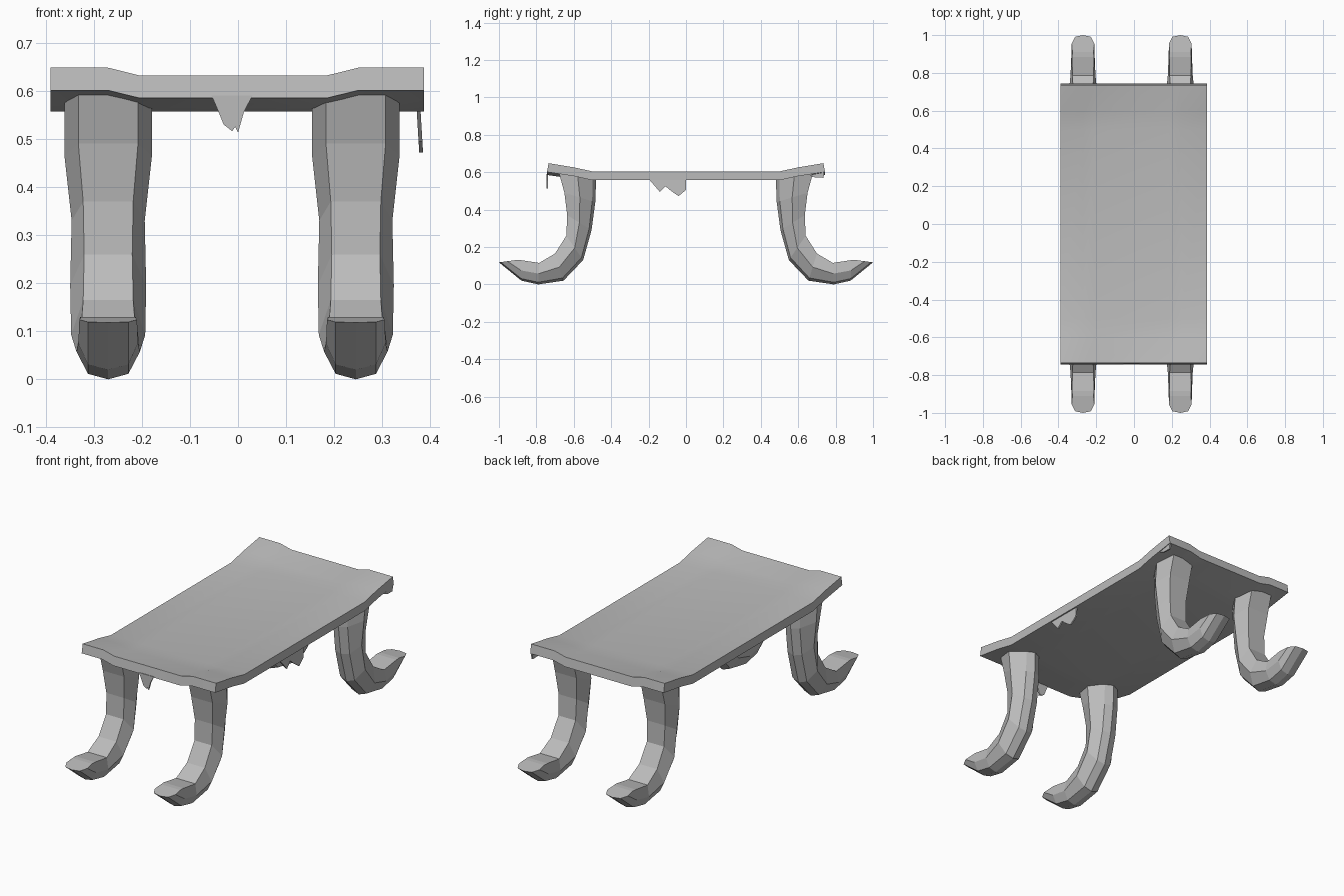
import bpy, bmesh, math
from mathutils import Vector

cube = bpy.data.objects.get("Cube")
if cube:
    bpy.data.objects.remove(cube, do_unlink=True)

grey = bpy.data.materials.new("plain grey")
grey.use_nodes = True
COLOUR = (0.5, 0.5, 0.5, 1)
grey.diffuse_color = COLOUR
grey.node_tree.nodes["Principled BSDF"].inputs["Base Color"].default_value = COLOUR


def finish(bm, name, smooth=None):
    bmesh.ops.recalc_face_normals(bm, faces=bm.faces)
    mesh = bpy.data.meshes.new(name)
    bm.to_mesh(mesh)
    bm.free()
    mesh.materials.append(grey)
    obj = bpy.data.objects.new(name, mesh)
    bpy.context.collection.objects.link(obj)
    if smooth:
        bpy.ops.object.select_all(action="DESELECT")
        obj.select_set(True)
        bpy.context.view_layer.objects.active = obj
        bpy.ops.object.shade_smooth_by_angle(angle=math.radians(smooth))
    return obj


def slab():
    """Board whose ends curl up, a little more at the corners."""
    columns = [(-0.39, 1), (-0.27, 1), (-0.205, 0), (0.185, 0), (0.25, 1), (0.387, 1)]
    # y, top height, corner lift
    half = [(0.735, 0.632, 0.016), (0.6, 0.612, 0.014), (0.5, 0.604, 0)]
    rows = [(-y, z, l) for y, z, l in half] + [(y, z, l) for y, z, l in reversed(half)]
    bm = bmesh.new()
    top, under = [], []
    for y, z, lift in rows:
        lean = math.copysign(0.008, y) if abs(y) > 0.7 else 0
        top.append([bm.verts.new((x, y, z + lift * c)) for x, c in columns])
        under.append([bm.verts.new((x, y + lean, z + lift * c - 0.047)) for x, c in columns])
    for grid in (top, under):
        for a, b in zip(grid, grid[1:]):
            for i in range(len(columns) - 1):
                bm.faces.new((a[i], a[i + 1], b[i + 1], b[i]))
    # rim
    for r in (0, -1):
        for i in range(len(columns) - 1):
            bm.faces.new((top[r][i], top[r][i + 1], under[r][i + 1], under[r][i]))
    for c in (0, -1):
        for j in range(len(rows) - 1):
            bm.faces.new((top[j][c], top[j + 1][c], under[j + 1][c], under[j][c]))
    finish(bm, "table_top", 25)


def leg(name, x, side):
    """Seven-sided curved leg ending in a turned-up toe."""
    # outer (y, z), inner (y, z), half widths of outer face and of the middle
    stations = [
        ((0.68, 0.6), (0.48, 0.575), 0.062, 0.091),
        ((0.65, 0.49), (0.485, 0.44), 0.062, 0.091),
        ((0.635, 0.37), (0.505, 0.29), 0.052, 0.076),
        ((0.64, 0.26), (0.55, 0.13), 0.05, 0.079),
        ((0.70, 0.165), (0.655, 0.02), 0.052, 0.077),
        ((0.785, 0.115), (0.79, 0.0), 0.056, 0.066),
        ((0.885, 0.13), (0.88, 0.02), 0.058, 0.062),
        ((0.91, 0.13), (1.0, 0.118), 0.056, 0.06),
    ]
    bm = bmesh.new()
    rings = []
    for outer, inner, w_out, w_mid in stations:
        o, i = Vector(outer), Vector(inner)
        section = [(-w_out, 0), (-w_mid, 0.5), (-0.042, 0.9), (0, 1),
                   (0.042, 0.9), (w_mid, 0.5), (w_out, 0)]
        ring = []
        for dx, t in section:
            p = o.lerp(i, t)
            ring.append(bm.verts.new((x + dx, side * p.x, p.y)))
        rings.append(ring)
    for a, b in zip(rings, rings[1:]):
        for k in range(len(a)):
            n = (k + 1) % len(a)
            bm.faces.new((a[k], a[n], b[n], b[k]))
    bm.faces.new(rings[0])
    bm.faces.new(rings[-1])
    finish(bm, name)


def scrap(name, outline, place):
    """Thin torn piece hanging from the rim; place maps (u, z, depth) to space."""
    bm = bmesh.new()
    layers = [[bm.verts.new(place(u, z, d)) for u, z in outline] for d in (0, 0.008)]
    for layer in layers:
        bm.faces.new(layer)
    for k in range(len(outline)):
        n = (k + 1) % len(outline)
        bm.faces.new((layers[0][k], layers[0][n], layers[1][n], layers[1][k]))
    finish(bm, name)


slab()
for side, end in ((-1, "front"), (1, "back")):
    for x, hand in ((-0.27, "right"), (0.245, "left")):
        leg(f"{end}_{hand}_leg", x, side)

# torn pieces under the edges
scrap("front_scrap",
      [(-0.055, 0.59), (-0.04, 0.555), (-0.03, 0.53), (-0.012, 0.516), (-0.006, 0.525),
       (0.0, 0.513), (0.012, 0.555), (0.03, 0.59)],
      lambda u, z, d: (u, -0.745 + d, z))
scrap("left_scrap",
      [(-0.2, 0.565), (-0.17, 0.53), (-0.14, 0.495), (-0.11, 0.525), (-0.08, 0.5),
       (-0.04, 0.472), (0.0, 0.505), (0.0, 0.565)],
      lambda u, z, d: (0.385 - d - (z - 0.47) * 0.06, u, z))
scrap("back_corner_scrap",
      [(0.66, 0.585), (0.69, 0.572), (0.735, 0.57), (0.74, 0.6)],
      lambda u, z, d: (0.385 - d, u, z))
